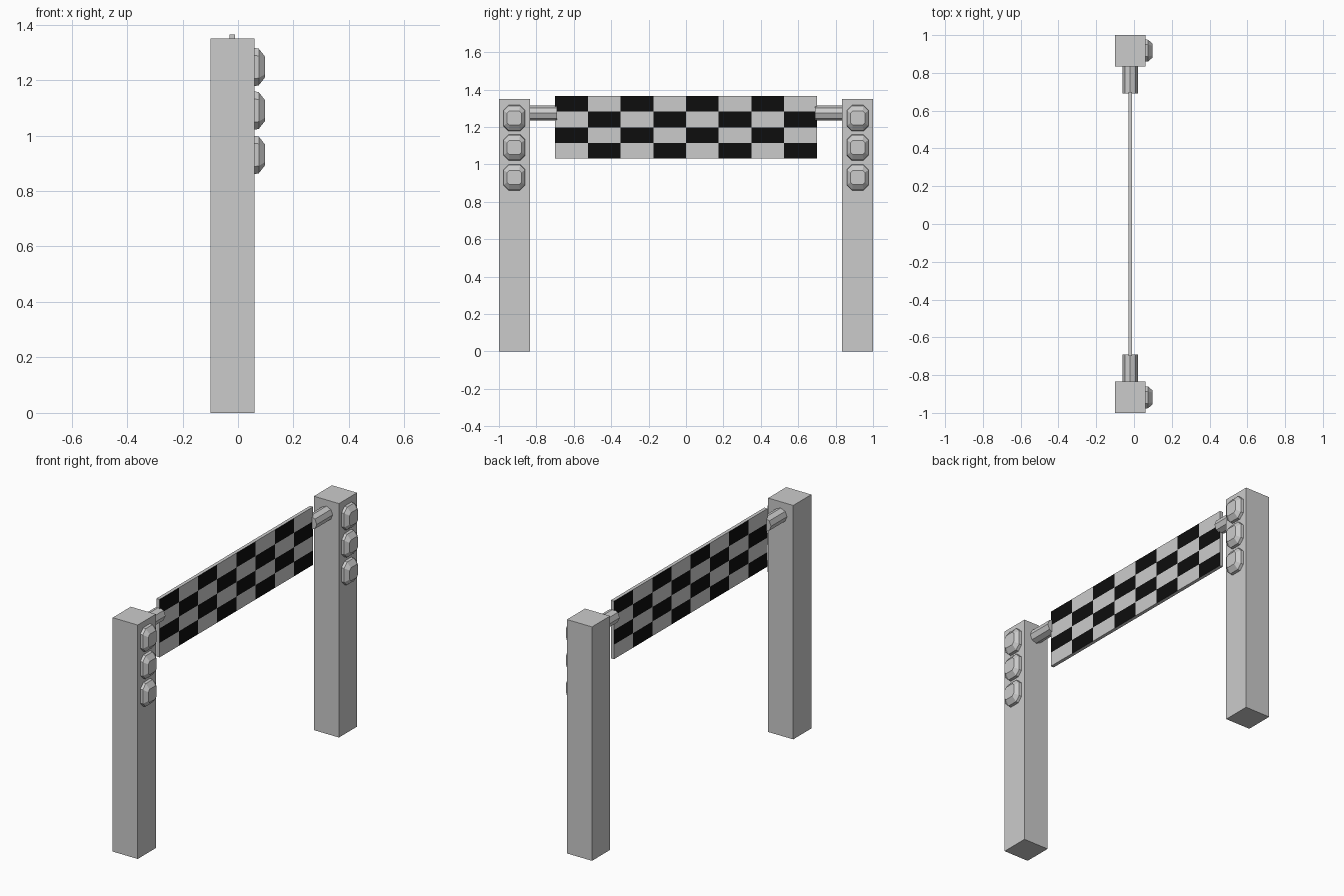
import bpy, bmesh, math
from mathutils import Matrix, Vector

if "Cube" in bpy.data.objects:
    bpy.data.objects.remove(bpy.data.objects["Cube"])


def make_object(name, bm):
    bmesh.ops.recalc_face_normals(bm, faces=bm.faces)
    me = bpy.data.meshes.new(name)
    bm.to_mesh(me)
    bm.free()
    ob = bpy.data.objects.new(name, me)
    bpy.context.collection.objects.link(ob)
    return ob


def box(name, center, size):
    bm = bmesh.new()
    bmesh.ops.create_cube(bm, size=1, matrix=Matrix.Translation(center) @ Matrix.Diagonal((*size, 1)))
    return make_object(name, bm)


def lamp(name, y, z):
    # stacked octagonal rings: (x, half width, half height, corner cut)
    bm = bmesh.new()
    rings = []
    for x, a, b, c in ((0.055, 0.059, 0.070, 0.028),
                       (0.075, 0.057, 0.066, 0.026),
                       (0.097, 0.038, 0.038, 0.012)):
        pts = ((a, b - c), (a - c, b), (c - a, b), (-a, b - c),
               (-a, c - b), (c - a, -b), (a - c, -b), (a, c - b))
        rings.append([bm.verts.new((x, y + p, z + q)) for p, q in pts])
    for lo, hi in zip(rings, rings[1:]):
        for i in range(8):
            j = (i + 1) % 8
            bm.faces.new((lo[i], lo[j], hi[j], hi[i]))
    bm.faces.new(rings[0])
    bm.faces.new(rings[-1])
    return make_object(name, bm)


def material(name, value):
    m = bpy.data.materials.new(name)
    m.diffuse_color = (value, value, value, 1)
    m.use_nodes = True
    m.node_tree.nodes["Principled BSDF"].inputs["Base Color"].default_value = m.diffuse_color
    return m


# Posts, support bars and signal lamps on both sides
for side, s in (("left", -1), ("right", 1)):
    box(side + "_post", (-0.02, s * 0.9175, 0.675), (0.16, 0.165, 1.35))

    bm = bmesh.new()
    bmesh.ops.create_cone(bm, cap_ends=True, segments=8, radius1=0.04, radius2=0.04, depth=0.15,
                          matrix=Matrix.Translation((-0.02, s * 0.765, 1.274))
                          @ Matrix.Rotation(math.pi / 2, 4, 'X'))
    make_object(side + "_support_bar", bm)

    for i, z in enumerate((1.247, 1.09, 0.93)):
        lamp(f"{side}_lamp_{i + 1}", s * 0.918, z)

# Chequered banner: 8 x 4 grid extruded to a thin slab
COLS, ROWS, HALF_W, Z0, Z1, THICK = 8, 4, 0.70, 1.03, 1.365, 0.02
dy, dz = 2 * HALF_W / COLS, (Z1 - Z0) / ROWS
bm = bmesh.new()
grid = [[bm.verts.new((-0.03, -HALF_W + c * dy, Z0 + r * dz)) for r in range(ROWS + 1)]
        for c in range(COLS + 1)]
for c in range(COLS):
    for r in range(ROWS):
        bm.faces.new((grid[c][r], grid[c + 1][r], grid[c + 1][r + 1], grid[c][r + 1]))
ext = bmesh.ops.extrude_face_region(bm, geom=bm.faces[:], use_keep_orig=True)
bmesh.ops.translate(bm, vec=(THICK, 0, 0),
                    verts=[v for v in ext["geom"] if isinstance(v, bmesh.types.BMVert)])
bmesh.ops.recalc_face_normals(bm, faces=bm.faces)
for f in bm.faces:
    if abs(f.normal.x) > 0.5:
        p = f.calc_center_median()
        c, r = int((p.y + HALF_W) / dy), int((p.z - Z0) / dz)
        front = f.normal.x > 0
        f.material_index = ((c + r) % 2 == 1) == front
banner = make_object("chequered_banner", bm)
banner.data.materials.append(material("white_cloth", 1.0))
banner.data.materials.append(material("black_cloth", 0.004))
